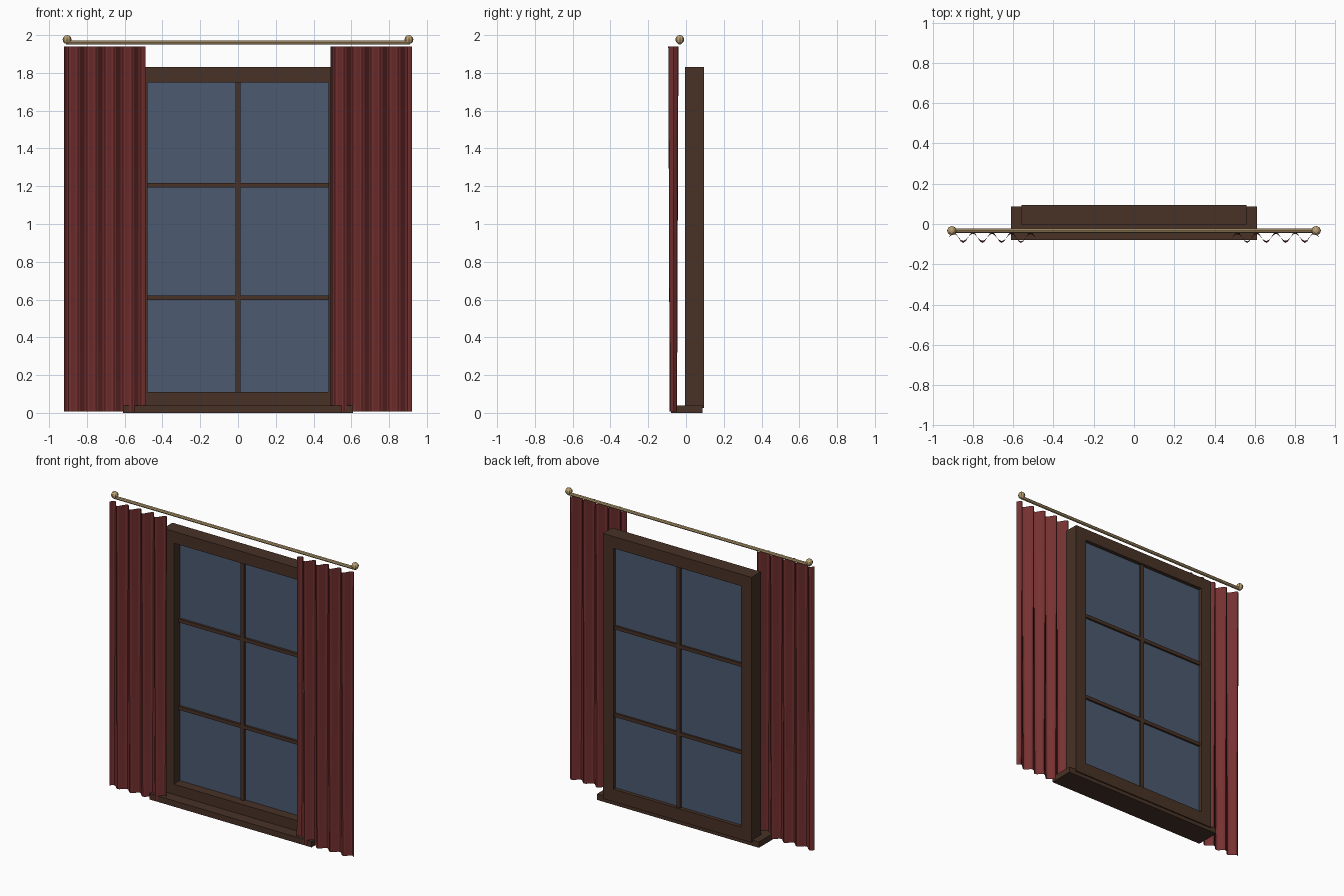
import bpy
import math

if "Cube" in bpy.data.objects:
    bpy.data.objects.remove(bpy.data.objects["Cube"], do_unlink=True)


def material(name, rgb):
    m = bpy.data.materials.new(name)
    m.use_nodes = True
    m.diffuse_color = (*rgb, 1)
    m.node_tree.nodes["Principled BSDF"].inputs["Base Color"].default_value = (*rgb, 1)
    return m


wood = material("dark wood", (0.065, 0.032, 0.020))
glass = material("blue grey glass", (0.072, 0.102, 0.160))
cloth = material("red cloth", (0.180, 0.030, 0.030))
brass = material("brass", (0.52, 0.37, 0.18))


def box(name, x, y, z, mat):
    """Box from (low, high) ranges on each axis."""
    bpy.ops.mesh.primitive_cube_add(size=1)
    o = bpy.context.object
    o.name = name
    o.location = [(a + b) / 2 for a, b in (x, y, z)]
    o.scale = [b - a for a, b in (x, y, z)]
    o.data.materials.append(mat)
    return o


# Window frame
W, OPEN = 0.56, 0.48
BOTTOM, TOP = 0.025, 1.83
LOW, HIGH = 0.11, 1.75
depth = (-0.005, 0.095)
box("top_rail", (-W, W), depth, (HIGH, TOP), wood)
box("bottom_rail", (-W, W), depth, (BOTTOM, LOW), wood)
for side, s in (("left", 1), ("right", -1)):
    box(side + "_stile", sorted((s * OPEN, s * W)), depth, (LOW, HIGH), wood)
box("sill", (-0.61, 0.61), (-0.08, 0.087), (0, 0.04), wood)

# Glass pane and glazing bars
box("glass_pane", (-OPEN, OPEN), (0.06, 0.07), (LOW, HIGH), glass)
bars = (0.045, 0.083)
box("vertical_bar", (-0.014, 0.014), bars, (LOW, HIGH), wood)
for name, z in (("lower_bar", 0.61), ("upper_bar", 1.205)):
    box(name, (-OPEN, OPEN), bars, (z - 0.012, z + 0.012), wood)

# Curtain rod with end knobs
bpy.ops.mesh.primitive_cylinder_add(vertices=8, radius=0.011, depth=1.82,
                                    location=(0, -0.033, 1.96),
                                    rotation=(0, math.pi / 2, 0))
rod = bpy.context.object
rod.name = "curtain_rod"
rod.data.materials.append(brass)
for side, s in (("left", 1), ("right", -1)):
    bpy.ops.mesh.primitive_uv_sphere_add(segments=8, ring_count=6, radius=0.0235,
                                         location=(s * 0.905, -0.033, 1.9765))
    knob = bpy.context.object
    knob.name = side + "_rod_knob"
    knob.data.materials.append(brass)

# Pleated curtains, folds softening towards the hem
COLS, ROWS, FOLDS = 36, 12, 4.5


def curtain(name, s):
    verts, faces = [], []
    for r in range(ROWS + 1):
        t = r / ROWS
        amp = 0.018 + 0.009 * t
        for c in range(COLS + 1):
            u = c / COLS
            phase = 2 * math.pi * FOLDS * u
            sway = 0.0015 * math.sin(9 * t + 5 * u)
            verts.append((s * (0.92 - 0.43 * u),
                          -0.067 + amp * math.sin(phase) + sway * (1 - t),
                          0.008 + 1.932 * t))
    n = COLS + 1
    for r in range(ROWS):
        for c in range(COLS):
            a = r * n + c
            f = (a, a + 1, a + n + 1, a + n)
            faces.append(f if s < 0 else f[::-1])
    mesh = bpy.data.meshes.new(name)
    mesh.from_pydata(verts, [], faces)
    mesh.materials.append(cloth)
    o = bpy.data.objects.new(name, mesh)
    bpy.context.collection.objects.link(o)


curtain("left_curtain", 1)
curtain("right_curtain", -1)
